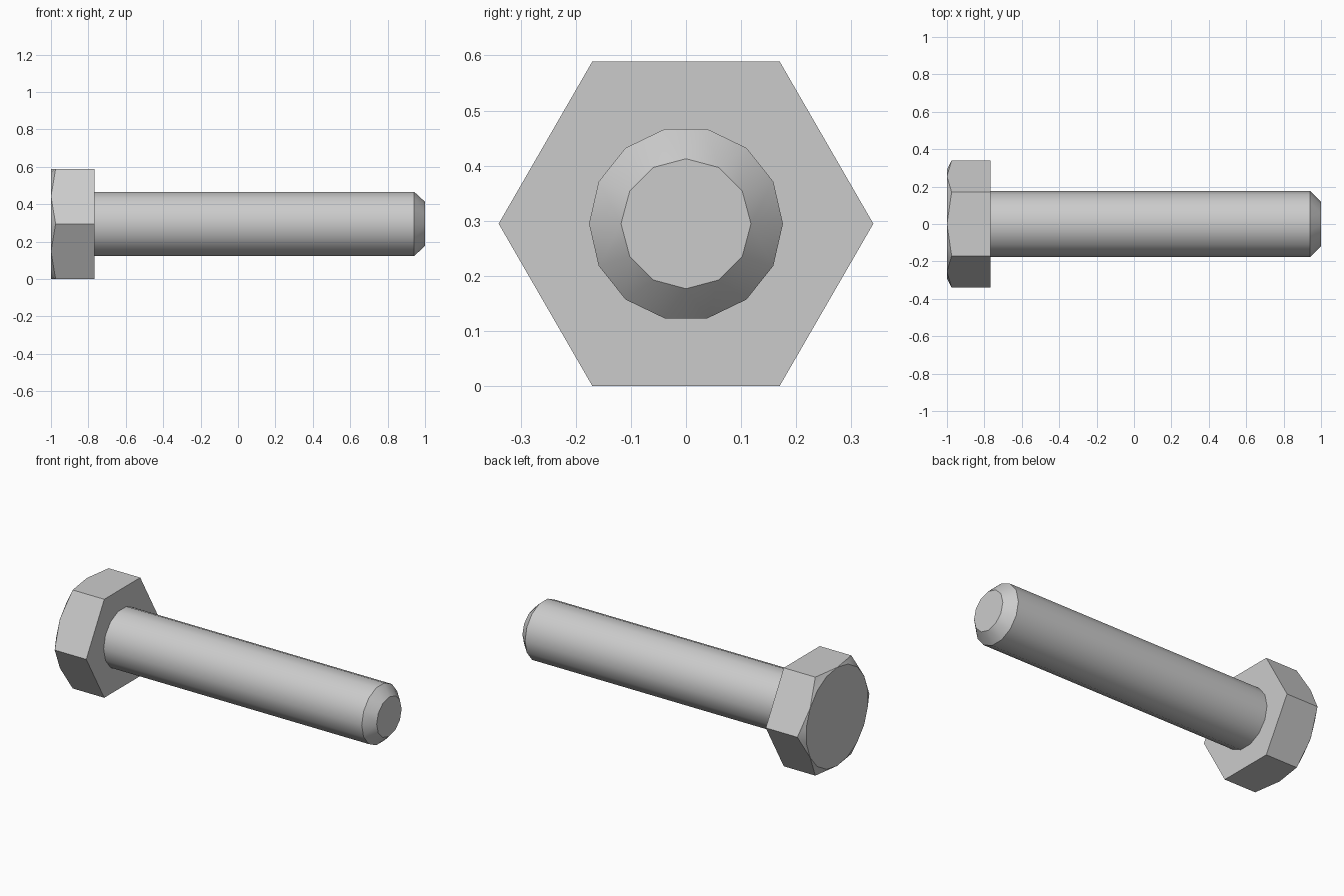
import bpy
import bmesh
from math import cos, sin, pi, radians

cube = bpy.data.objects.get("Cube")
if cube:
    bpy.data.objects.remove(cube, do_unlink=True)

FLAT = 0.2945            # half the width across the flats
CORNER = FLAT / cos(pi / 6)
SEAT_X = -0.766          # plane where the head meets the shank

steel = bpy.data.materials.new("grey_steel")
steel.use_nodes = True
grey = (0.6, 0.6, 0.6, 1.0)
steel.diffuse_color = grey
steel.node_tree.nodes["Principled BSDF"].inputs["Base Color"].default_value = grey


def ring(x, radius, sides, start=0.0):
    """Points of a regular polygon around the bolt axis."""
    angles = [start + 2 * pi * i / sides for i in range(sides)]
    return [(x, radius * cos(a), FLAT + radius * sin(a)) for a in angles]


def hull_part(name, rings, smooth_angle, open_x=None):
    """Convex solid through the rings, optionally open at one end plane."""
    bm = bmesh.new()
    for points in rings:
        for p in points:
            bm.verts.new(p)
    bmesh.ops.convex_hull(bm, input=bm.verts[:])
    bmesh.ops.dissolve_limit(bm, angle_limit=radians(0.5),
                             verts=bm.verts[:], edges=bm.edges[:])
    if open_x is not None:
        caps = [f for f in bm.faces
                if all(abs(v.co.x - open_x) < 1e-4 for v in f.verts)]
        bmesh.ops.delete(bm, geom=caps, context='FACES_ONLY')
    bmesh.ops.recalc_face_normals(bm, faces=bm.faces[:])
    mesh = bpy.data.meshes.new(name)
    bm.to_mesh(mesh)
    bm.free()
    mesh.materials.append(steel)
    obj = bpy.data.objects.new(name, mesh)
    bpy.context.collection.objects.link(obj)
    bpy.ops.object.select_all(action='DESELECT')
    obj.select_set(True)
    bpy.context.view_layer.objects.active = obj
    bpy.ops.object.shade_smooth_by_angle(angle=radians(smooth_angle))
    return obj


# Hexagonal head, its outer corners chamfered to a circular face
hull_part("hex_head", [
    ring(-1.0, FLAT, 18, pi / 6),
    ring(-0.975, CORNER, 6),
    ring(SEAT_X, CORNER, 6),
], 20)

# Round shank with a chamfered tip
hull_part("shank", [
    ring(SEAT_X, 0.176, 14),
    ring(0.942, 0.176, 14),
    ring(1.0, 0.118, 12),
], 32, open_x=SEAT_X)
